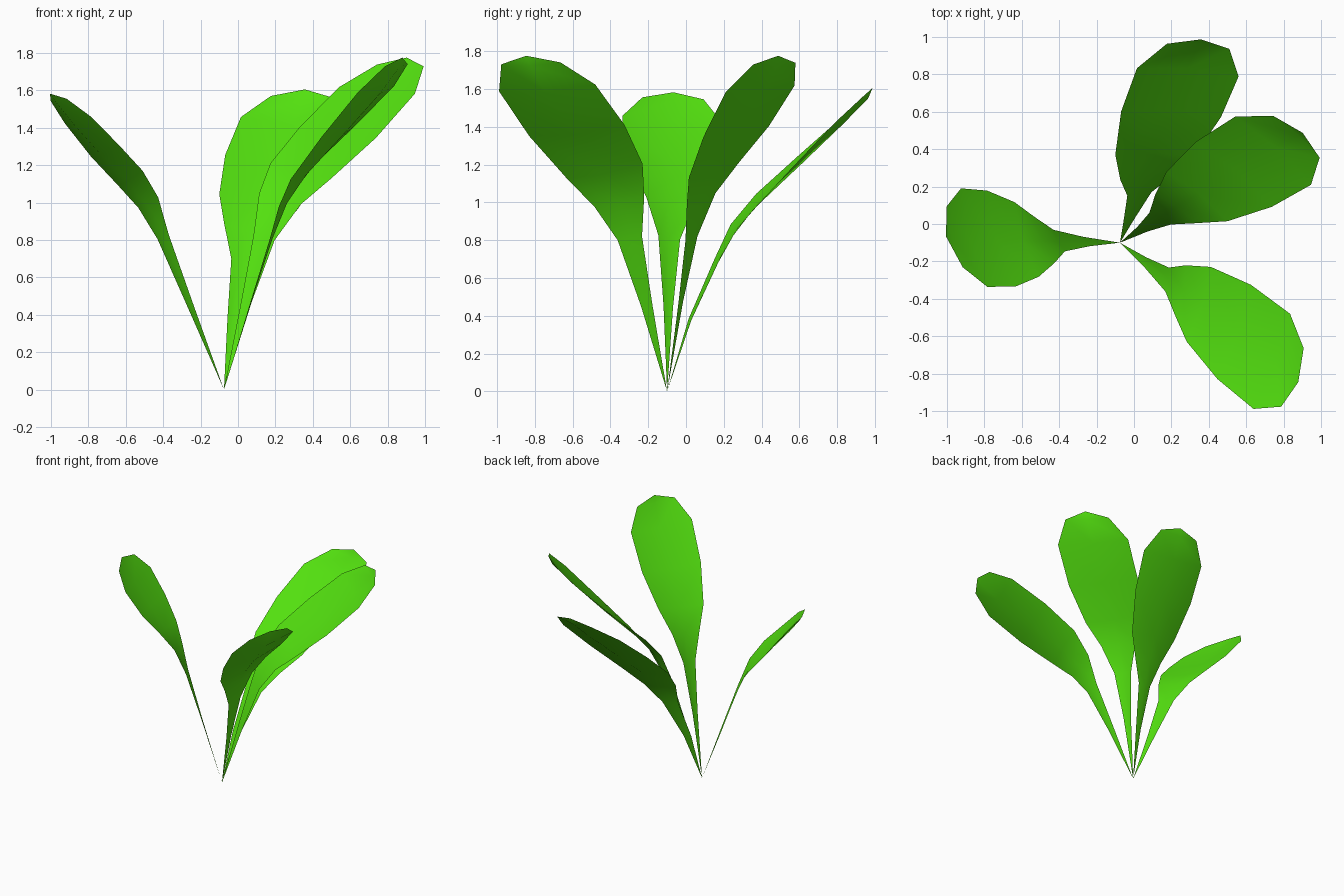
import bpy, bmesh
from math import radians, cos, sin
from mathutils import Vector, Matrix

if "Cube" in bpy.data.objects:
    bpy.data.objects.remove(bpy.data.objects["Cube"])

ROOT = Vector((-0.075, -0.10, 0.0))

# Blade stations from stem to near the tip: width, skew angle, side slope
# (shared by all leaves, gives the blade its gentle twist)
STATIONS = [(0.06, -55, -0.15), (0.13, -60, -0.16), (0.27, -65, -0.21), (0.42, -70, -0.19),
            (0.535, -71.5, -0.11), (0.545, -73, -0.065), (0.335, -73, -0.03)]
CUP = 0.06

green = bpy.data.materials.new("leaf_green")
green.diffuse_color = (0.088, 0.76, 0.005, 1)
green.use_nodes = True
green.node_tree.nodes["Principled BSDF"].inputs["Base Color"].default_value = green.diffuse_color


def leaf(name, heading, spine):
    """Cupped blade swept along a (radius, height) spine; last point is the tip."""
    pts = [Vector((r, 0, z)) for r, z in spine]
    bm = bmesh.new()
    root = bm.verts.new((0, 0, 0))
    rows = []
    for i, (w, skew, slope) in enumerate(STATIONS):
        side = Vector((cos(radians(skew)), sin(radians(skew)), slope))
        before = pts[i - 1] if i else Vector()
        outward = (pts[i + 1] - before).cross(side).normalized()
        # centre sinks outward to cup the blade
        rows.append([bm.verts.new(pts[i] - side * w / 2),
                     bm.verts.new(pts[i] + outward * w * CUP),
                     bm.verts.new(pts[i] + side * w / 2)])
    tip = bm.verts.new(pts[-1])
    for k in range(2):
        bm.faces.new((root, rows[0][k], rows[0][k + 1]))
        for a, b in zip(rows, rows[1:]):
            bm.faces.new((a[k], b[k], b[k + 1], a[k + 1]))
        bm.faces.new((rows[-1][k], tip, rows[-1][k + 1]))
    for f in bm.faces:
        f.smooth = True
    bmesh.ops.transform(bm, verts=bm.verts, matrix=Matrix.Translation(ROOT)
                        @ Matrix.Rotation(radians(heading), 4, 'Z'))
    me = bpy.data.meshes.new(name)
    bm.to_mesh(me)
    bm.free()
    me.materials.append(green)
    bpy.context.collection.objects.link(bpy.data.objects.new(name, me))


# Four leaves fanning out from one root
leaf("left_leaf", 178, [(.18, .45), (.325, .815), (.405, 1.0), (.50, 1.13),
                        (.635, 1.275), (.78, 1.44), (.885, 1.55), (.93, 1.582)])
leaf("right_leaf", 31, [(.14, .47), (.25, .81), (.35, 1.02), (.48, 1.17),
                        (.71, 1.375), (.955, 1.60), (1.10, 1.733), (1.14, 1.775)])
leaf("back_leaf", 68.3, [(.13, .38), (.28, .69), (.37, .855), (.50, 1.005),
                         (.74, 1.225), (.98, 1.44), (1.13, 1.565), (1.17, 1.605)])
leaf("front_leaf", -38, [(.175, .455), (.32, .81), (.41, 1.005), (.535, 1.165),
                         (.775, 1.38), (1.03, 1.605), (1.17, 1.735), (1.21, 1.775)])
